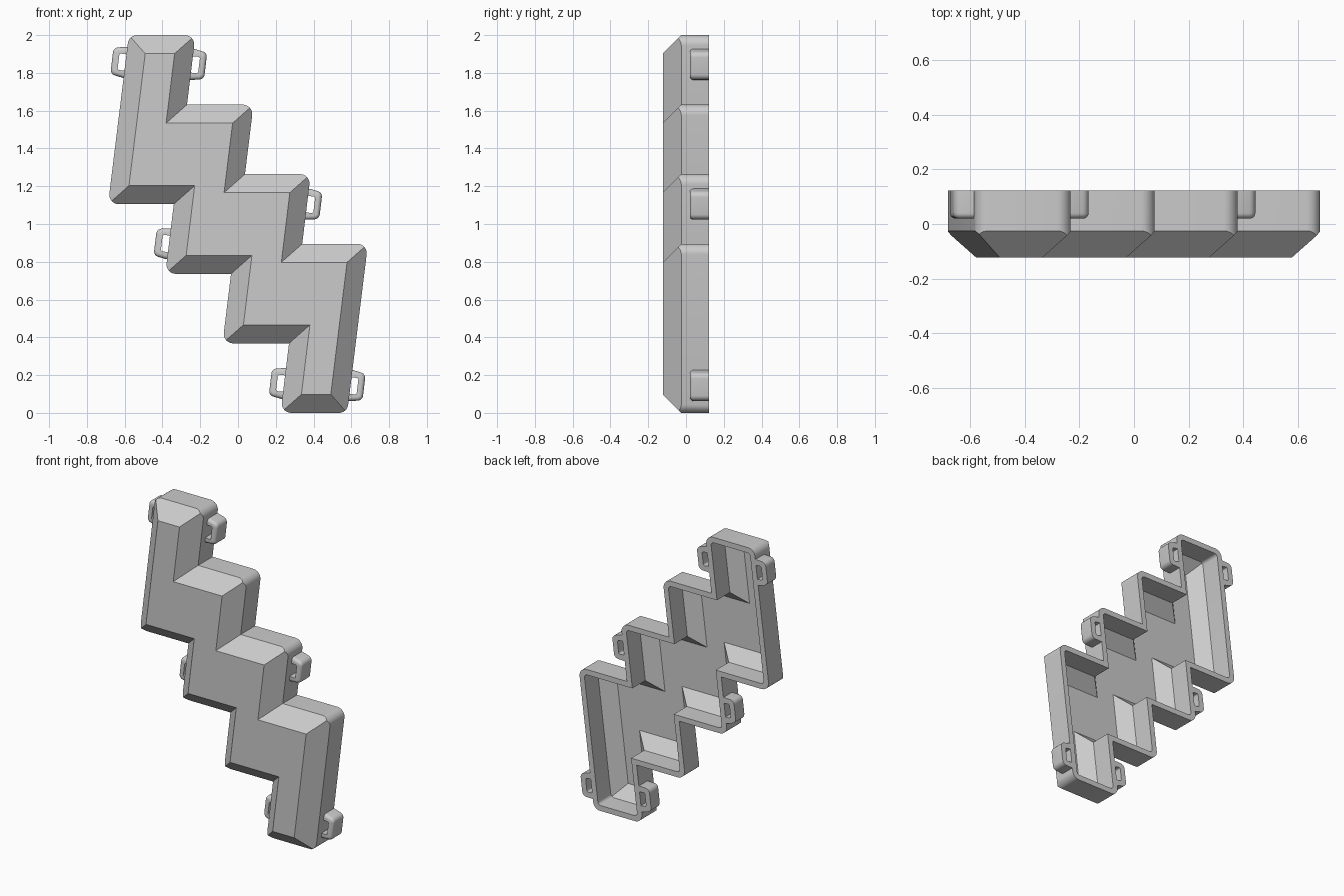
import bpy, bmesh, math
from mathutils import Vector

cube = bpy.data.objects.get("Cube")
if cube:
    bpy.data.objects.remove(cube)

# Main sizes
BACK, SHOULDER, FRONT = 0.123, -0.025, -0.123
CHAMFER = SHOULDER - FRONT
WALL = 0.035
LEAN = 0.121           # sideways lean of the long edges

grey = bpy.data.materials.new("plain grey")
grey.use_nodes = True
grey.diffuse_color = (0.6, 0.6, 0.6, 1)
grey.node_tree.nodes["Principled BSDF"].inputs["Base Color"].default_value = (0.6, 0.6, 0.6, 1)


def inward(a, b):
    d = (b - a).normalized()
    return Vector((d.y, -d.x))


def inset(pts, t):
    """Move every side of a clockwise outline inwards by t."""
    out = []
    for i, p in enumerate(pts):
        n1 = inward(pts[i - 1], p)
        n2 = inward(p, pts[(i + 1) % len(pts)])
        out.append(p + (n1 + n2) * t / (1 + n1.dot(n2)))
    return out


def rounded(pts, r, steps):
    """List of points per corner: an arc on convex corners, one point on others."""
    corners = []
    for i, p in enumerate(pts):
        u = (pts[i - 1] - p).normalized()
        v = (pts[(i + 1) % len(pts)] - p).normalized()
        if u.x * v.y - u.y * v.x < 0:
            corners.append([p])
            continue
        half = u.angle(v) / 2
        centre = p + (u + v).normalized() * r / math.sin(half)
        a = (p + u * r / math.tan(half) - centre).normalized()
        b = (p + v * r / math.tan(half) - centre).normalized()
        corners.append([centre + a.slerp(b, k / steps) * r for k in range(steps + 1)])
    return corners


def bridge(bm, a, b):
    for i in range(len(a)):
        bm.faces.new((a[i - 1], a[i], b[i], b[i - 1]))


def finish(bm, name):
    bmesh.ops.recalc_face_normals(bm, faces=bm.faces)
    mesh = bpy.data.meshes.new(name)
    bm.to_mesh(mesh)
    bm.free()
    mesh.materials.append(grey)
    obj = bpy.data.objects.new(name, mesh)
    bpy.context.collection.objects.link(obj)
    bpy.ops.object.select_all(action='DESELECT')
    obj.select_set(True)
    bpy.context.view_layer.objects.active = obj
    bpy.ops.object.shade_smooth_by_angle(angle=math.radians(30))
    return obj


def chamfered_skin(bm, outline, t, r, steps=8):
    """Side walls, sloped border and front face, inset by t. Returns the back rim."""
    pts = inset(outline, t)
    shift = t * (math.sqrt(2) - 1)
    top, width = SHOULDER + shift, CHAMFER + shift - t
    back, edge = [], []
    n = len(pts)
    for i, arc in enumerate(rounded(pts, r, steps)):
        p = pts[i]
        n1, n2 = inward(pts[i - 1], p), inward(p, pts[(i + 1) % n])
        row = []
        for q in arc:
            depth = min((q - p).dot(n1), (q - p).dot(n2)) if len(arc) > 1 else 0
            back.append(bm.verts.new((q.x, BACK, q.y)))
            row.append(bm.verts.new((q.x, top - depth, q.y)))
        edge.append(row)
    bridge(bm, back, [v for row in edge for v in row])
    face = [bm.verts.new((q.x, top - width, q.y)) for q in inset(pts, width)]
    for i in range(n):
        j = (i + 1) % n
        here, there = edge[i], edge[j]
        bm.faces.new(here[len(here) // 2:] + there[:len(there) // 2 + 1] + [face[j], face[i]])
    bm.faces.new(face)
    return back


# Stepped body: half the outline, then the same half turned around the centre
half = [Vector(p) for p in ((-0.578, 2), (-0.225, 2), (-0.27, 1.632), (0.082, 1.632),
                            (0.037, 1.264), (0.385, 1.264), (0.34, 0.895), (0.688, 0.895))]
outline = half + [Vector((-p.x, 2 - p.y)) for p in half]
bm = bmesh.new()
outer = chamfered_skin(bm, outline, 0, 0.05)
inner = chamfered_skin(bm, outline, WALL, 0.02)
bridge(bm, outer, inner)
finish(bm, "stepped_shell")


def loop_tab(name, x, z, side):
    """Strap loop standing out from a leaning wall at (x, z)."""
    out = Vector((1, -LEAN)).normalized() * side
    along = Vector((LEAN, 1)).normalized() * side
    frame = [Vector(p) for p in ((-0.03, 0.088), (0.073, 0.071), (0.073, -0.071), (-0.03, -0.088))]
    slot = [Vector(p) for p in ((-0.005, 0.044), (0.038, 0.044), (0.038, -0.044), (-0.005, -0.044))]
    bm = bmesh.new()

    def ring(pts, r, y):
        flat = [q for arc in rounded(pts, r, 6) for q in arc]
        spots = [Vector((x, z)) + out * q.x + along * q.y for q in flat]
        return [bm.verts.new((s.x, y, s.y)) for s in spots]

    # Straight sides, then a rounded front edge
    rings = [ring(frame, 0.03, BACK)]
    soft = 0.02
    for k in range(6):
        a = math.pi / 2 * k / 5
        rings.append(ring(inset(frame, soft * (1 - math.cos(a))), 0.03 - soft * (1 - math.cos(a)),
                          0.02 + soft * (1 - math.sin(a))))
    rings += [ring(slot, 0.01, 0.02), ring(slot, 0.01, BACK)]
    for a, b in zip(rings, rings[1:] + rings[:1]):
        bridge(bm, a, b)
    finish(bm, name)


# Three loops on each side, turned around the centre
for place, x, z in (("upper", -0.244, 1.845), ("middle", 0.366, 1.105), ("lower", 0.595, 0.145)):
    loop_tab("left_" + place + "_loop", x, z, 1)
    opposite = {"upper": "lower", "middle": "middle", "lower": "upper"}[place]
    loop_tab("right_" + opposite + "_loop", -x, 2 - z, -1)
